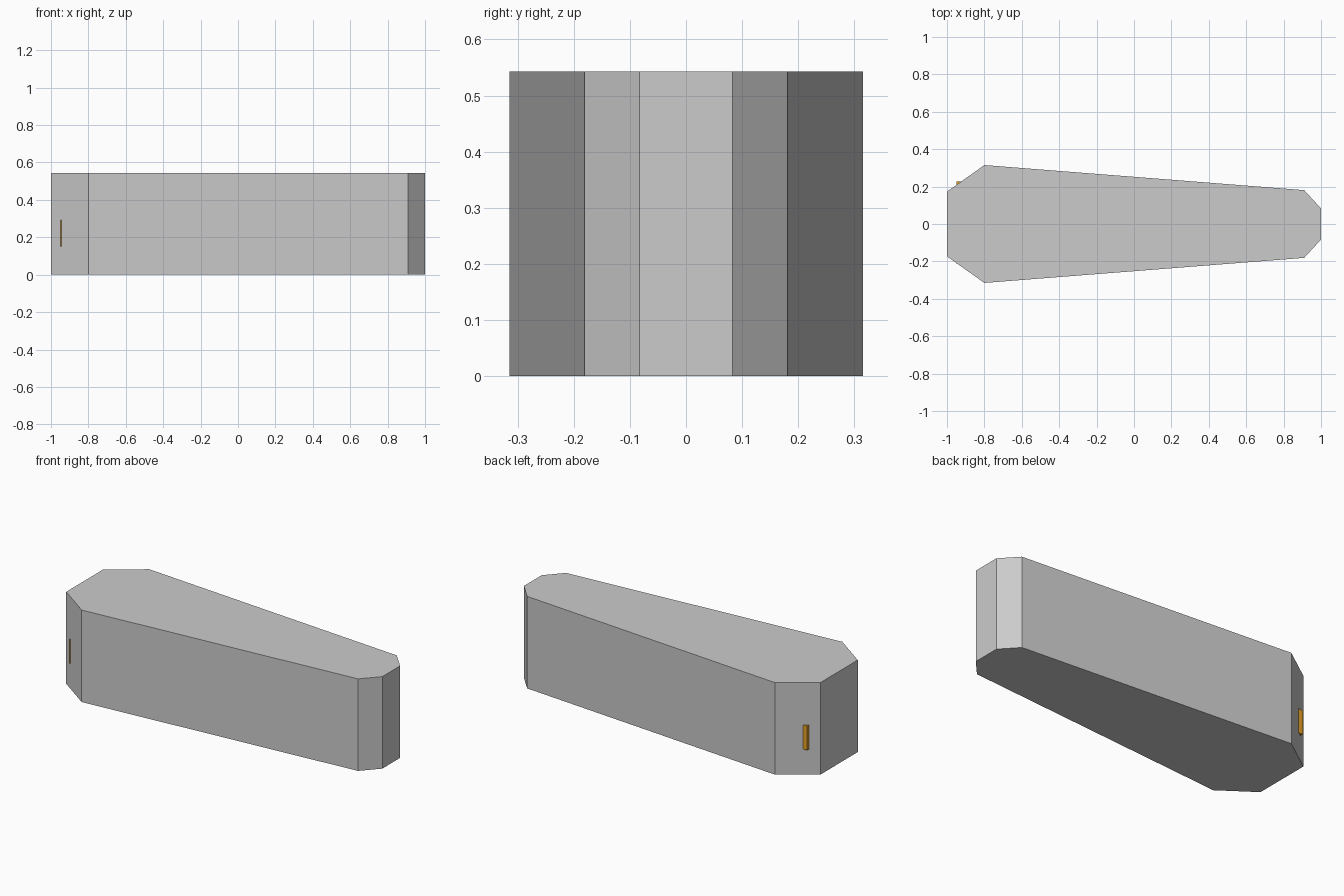
import bpy, bmesh

if "Cube" in bpy.data.objects:
    bpy.data.objects.remove(bpy.data.objects["Cube"])

HEIGHT = 0.543


def prism(name, outline, z0, z1):
    """Extrude a flat outline (x, y) straight up from z0 to z1."""
    bm = bmesh.new()
    base = bm.faces.new([bm.verts.new((x, y, z0)) for x, y in outline])
    top = bmesh.ops.extrude_face_region(bm, geom=[base], use_keep_orig=True)
    verts = [v for v in top["geom"] if isinstance(v, bmesh.types.BMVert)]
    bmesh.ops.translate(bm, vec=(0, 0, z1 - z0), verts=verts)
    bmesh.ops.recalc_face_normals(bm, faces=bm.faces)
    mesh = bpy.data.meshes.new(name)
    bm.to_mesh(mesh)
    bm.free()
    obj = bpy.data.objects.new(name, mesh)
    bpy.context.collection.objects.link(obj)
    return obj


# Tapered eight-sided body, mirrored across the x axis
half = [(-1, 0.173), (-0.8, 0.315), (0.91, 0.181), (1, 0.083)]
prism("body", half + [(x, -y) for x, y in reversed(half)], 0, HEIGHT)

# Orange crossbar whose corners break through the two end chamfers
x0, x1, y0, y1 = -0.95, -0.91, -0.215, 0.228
bar = prism("crossbar", [(x0, y0), (x1, y0 + 0.02), (x1, y1), (x0, y1)], 0.15, 0.293)
orange = bpy.data.materials.new("orange")
orange.diffuse_color = (0.8, 0.37, 0.02, 1)
orange.use_nodes = True
orange.node_tree.nodes["Principled BSDF"].inputs["Base Color"].default_value = orange.diffuse_color
bar.data.materials.append(orange)
